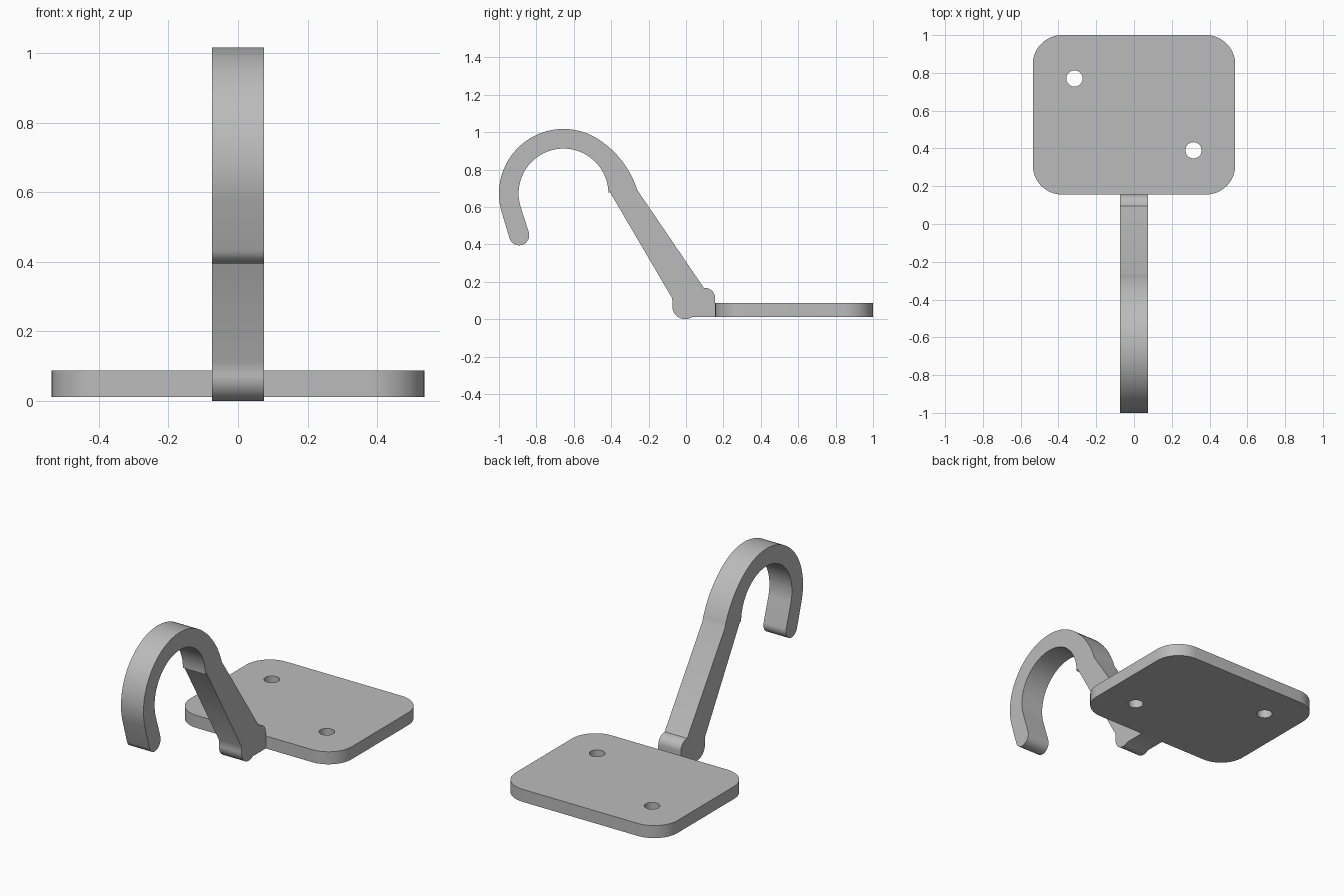
import bpy, bmesh
from math import sin, cos, radians, atan2, degrees
from mathutils import Vector

cube = bpy.data.objects.get("Cube")
if cube:
    bpy.data.objects.remove(cube)

metal = bpy.data.materials.new("grey_metal")
metal.use_nodes = True
colour = (0.5, 0.5, 0.5, 1)
metal.diffuse_color = colour
metal.node_tree.nodes["Principled BSDF"].inputs["Base Color"].default_value = colour


def arc(cx, cy, r, start, end, steps):
    """Points on an arc, angles in degrees."""
    angles = [radians(start + (end - start) * i / steps) for i in range(steps + 1)]
    return [(cx + r * cos(a), cy + r * sin(a)) for a in angles]


def extrude(name, outline, to_3d, offset):
    """Solid made by extruding a closed 2D outline."""
    bm = bmesh.new()
    face = bm.faces.new([bm.verts.new(to_3d(a, b)) for a, b in outline])
    new = bmesh.ops.extrude_face_region(bm, geom=[face])["geom"]
    bmesh.ops.translate(bm, vec=offset, verts=[v for v in new if isinstance(v, bmesh.types.BMVert)])
    bmesh.ops.recalc_face_normals(bm, faces=bm.faces)
    mesh = bpy.data.meshes.new(name)
    bm.to_mesh(mesh)
    bm.free()
    mesh.materials.append(metal)
    obj = bpy.data.objects.new(name, mesh)
    bpy.context.collection.objects.link(obj)
    return obj


def smooth(obj):
    bpy.ops.object.select_all(action='DESELECT')
    bpy.context.view_layer.objects.active = obj
    obj.select_set(True)
    bpy.ops.object.shade_smooth_by_angle(angle=radians(30))


# Mounting plate with rounded corners
W, Y0, Y1, R = 0.536, 0.156, 1.0, 0.155
Z0, Z1 = 0.012, 0.087
outline = []
for cx, cy, a in ((W - R, Y1 - R, 0), (R - W, Y1 - R, 90), (R - W, Y0 + R, 180), (W - R, Y0 + R, 270)):
    outline += arc(cx, cy, R, a, a + 90, 16)
plate = extrude("mounting_plate", outline, lambda x, y: (x, y, Z0), (0, 0, Z1 - Z0))

# Two screw holes
for i, (x, y) in enumerate(((-0.315, 0.77), (0.315, 0.39))):
    cutter = extrude(f"screw_hole_cutter_{i + 1}", arc(x, y, 0.043, 0, 350, 35),
                     lambda a, b: (a, b, -0.1), (0, 0, 0.3))
    cutter.hide_render = True
    cutter.hide_set(True)
    cut = plate.modifiers.new("screw_hole", 'BOOLEAN')
    cut.object = cutter
    cut.operation = 'DIFFERENCE'
    cut.solver = 'EXACT'
    bpy.context.view_layer.objects.active = plate
    bpy.ops.object.modifier_apply(modifier=cut.name)
    bpy.data.objects.remove(cutter)
smooth(plate)

# Hook arm profile in the side plane (y, z)
centre, outer, inner = Vector((-0.655, 0.672)), 0.345, 0.24
blend = Vector((cos(radians(57)), sin(radians(57))))
shoulder = Vector((-0.26, 0.69))
e = shoulder - centre
d = (e.length_squared - outer ** 2) / (2 * (e.dot(blend) - outer))
c2 = centre + d * blend
s = shoulder - c2
end = degrees(atan2(s.y, s.x))

profile = arc(*c2, outer - d, end, 57, 12)                  # shoulder sweep
profile += arc(*centre, outer, 57, 196, 40)[1:]             # outside of the hook
profile += arc(-0.892, 0.449, 0.054, 196, 376, 16)          # rounded tip
profile += arc(*centre, inner, 196, 0, 48)                  # inside of the hook
profile += [(-0.408, 0.682), (-0.074, 0.112)]               # underside of the arm
profile += arc(-0.004, 0.069, 0.069, 172, 285, 16)          # heel
profile += [(0.035, Z0), (Y0, Z0)]                          # foot against the plate
profile += arc(Y0 - 0.055, 0.112, 0.055, 0, 85, 10)         # rounded toe
profile += [(0.095, 0.168)]
T = 0.0745
hook = extrude("hook_arm", profile, lambda y, z: (-T, y, z), (2 * T, 0, 0))
smooth(hook)
